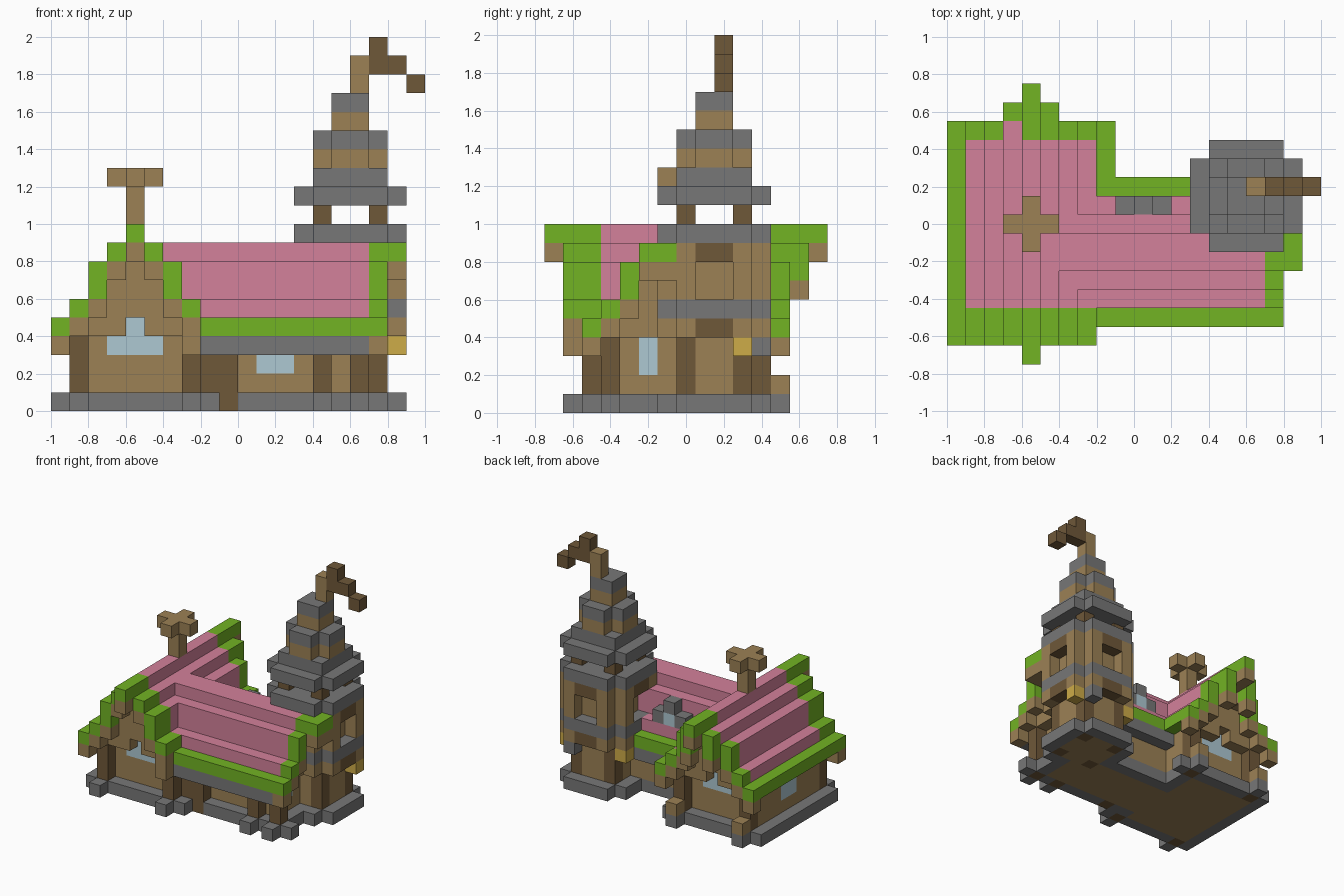
import bpy, bmesh

UNIT = 0.1
Y_START = -0.75

if bpy.data.objects.get("Cube"):
    bpy.data.objects.remove(bpy.data.objects["Cube"], do_unlink=True)


def linear(c):
    c /= 255
    return c / 12.92 if c <= 0.04045 else ((c + 0.055) / 1.055) ** 2.4


PALETTE = {
    "stone": (119, 119, 119), "timber": (156, 129, 85), "dark_wood": (111, 88, 57),
    "roof_pink": (212, 129, 155), "moss_green": (114, 179, 36),
    "lamp_yellow": (206, 172, 72), "glass": (173, 200, 210),
}
NAMES = list(PALETTE)
materials = []
for name, rgb in PALETTE.items():
    mat = bpy.data.materials.new(name)
    mat.use_nodes = True
    colour = (*[linear(c) for c in rgb], 1)
    mat.diffuse_color = colour
    bsdf = mat.node_tree.nodes["Principled BSDF"]
    bsdf.inputs["Base Color"].default_value = colour
    bsdf.inputs["Roughness"].default_value = 1
    materials.append(mat)

# Each unit block stores its part and colour; later boxes replace earlier ones
blocks = {}


def box(part, colour, xs, ys, zs):
    for x in range(*xs):
        for y in range(*ys):
            for z in range(*zs):
                blocks[x, y, z] = (part, colour)


def column(part, colour, x, y, zs):
    box(part, colour, (x, x + 1), (y, y + 1), zs)


# Stone footing under the walls, timber floor inside
for xs, ys in [((-10, -2), (2, 12)), ((-2, 7), (3, 9)), ((4, 8), (6, 12)), ((3, 9), (7, 11))]:
    box("foundation", "stone", xs, ys, (0, 1))
for xs, ys in [((-9, -3), (3, 11)), ((-3, 6), (4, 8)), ((4, 8), (7, 11))]:
    box("floor", "timber", xs, ys, (0, 1))

# Stone blocks around the feet of the posts
for x, y in [(-9, 1), (-3, 1), (-9, 12), (-3, 12), (-2, 2), (-2, 11), (4, 2), (6, 2), (7, 3)]:
    column("footing_blocks", "stone", x, y, (0, 1))

# Roof height bands, measured from the ridge outward
BANDS = [(9, 10), (8, 9), (6, 8), (5, 6), (4, 5)]
RIDGE = -6

# Main hall: lower walls set back behind posts and beams
for y in range(3, 9):
    top = BANDS[max(5 - y, y - 6, 0) + 1][0]
    box("hall_walls", "timber", (-2, 6), (y, y + 1), (3 if y == 3 else 1, top))
    column("hall_walls", "timber", 6, y, (4, top))
for y in (2, 9):
    box("hall_beam", "stone", (-2, 7), (y, y + 1), (3, 4))
column("hall_posts", "dark_wood", -2, 3, (1, 3))
for x, top in ((-1, 3), (4, 3), (6, 4)):
    column("hall_posts", "dark_wood", x, 3, (0, top))
box("hall_window", "glass", (1, 3), (4, 5), (2, 3))
box("hall_side_window", "glass", (5, 6), (5, 6), (2, 4))

# Main hall roof with a green verge and timber brackets
for y in range(2, 10):
    low, high = BANDS[max(5 - y, y - 6, 0) + 1]
    eave = y in (2, 9)
    colour = "moss_green" if eave else "roof_pink"
    box("hall_roof", colour, (-2 if eave else -5, 7), (y, y + 1), (low, high))
    if y < 7:
        column("hall_verge", "moss_green", 7, y, (low, high))
        column("hall_brackets", "timber", 7, y, (low - 1, low))
box("hall_verge", "moss_green", (8, 9), (5, 7), (8, 9))
box("hall_brackets", "timber", (8, 9), (5, 7), (7, 8))

# Gabled wing walls and roof, with recessed lower gable walls
for x in range(-10, -1):
    step = abs(x - RIDGE)
    low, high = BANDS[step]
    if step < 4:
        box("wing_walls", "timber", (x, x + 1), (3, 11), (1, low))
        for y in (2, 11):
            column("gables", "timber", x, y, (4 if step else 5, low))
    for y in range(1, 13):
        if x == -2 and (y < 3 or 4 <= y < 9):
            continue
        edge = y < 3 or y == 12 or step == 4
        part, colour = ("wing_verge", "moss_green") if edge else ("wing_roof", "roof_pink")
        column(part, colour, x, y, (low, high))
        if y in (1, 12):
            column("wing_brackets", "timber", x, y, (low - 1, low))
column("wing_brackets", "timber", -3, 1, (3, 5))
column("wing_roof", "roof_pink", RIDGE - 1, 12, (8, 9))

# Projecting tips at both ends of the ridge
for x in (RIDGE - 1, RIDGE + 1):
    column("wing_verge", "moss_green", x, 13, (7, 9))
    column("wing_brackets", "timber", x, 13, (6, 7))
for y in (0, 13, 14):
    column("wing_verge", "moss_green", RIDGE, y, (9, 10))
    column("wing_brackets", "timber", RIDGE, y, (8, 9))

# Wing posts, back blocks and windows
for x in (-9, -3):
    for y in (2, 11):
        column("wing_posts", "dark_wood", x, y, (0, 4))
    column("back_blocks", "timber", x, 12, (1, 2))
for y in (3, 10):
    box("gable_window", "glass", (RIDGE - 1, RIDGE + 2), (y, y + 1), (3, 4))
    column("gable_window", "glass", RIDGE, y, (4, 5))
box("wing_side_window", "glass", (-9, -8), (6, 8), (2, 4))

# Chimney with a cross-shaped top
column("chimney", "timber", RIDGE, 7, (10, 13))
for dx, dy in ((1, 0), (-1, 0), (0, 1), (0, -1)):
    column("chimney_top", "timber", RIDGE + dx, 7 + dy, (12, 13))

# Dormer on the back slope
for x in (-1, 1):
    column("dormer_frame", "stone", x, 8, (6, 7))
column("dormer_window", "glass", 0, 8, (6, 7))
column("dormer_frame", "stone", 0, 8, (7, 8))


def cross(part, colour, zs, reach):
    """Square of the given half width without its corners."""
    box(part, colour, (6 - reach, 6 + reach), (10 - reach, 8 + reach), zs)
    box(part, colour, (7 - reach, 5 + reach), (9 - reach, 9 + reach), zs)


def keep_hall(part, colour, x, y, zs):
    """Tower block that gives way to the hall."""
    for z in range(*zs):
        if (x, y, z) not in blocks:
            column(part, colour, x, y, (z, z + 1))


# Tower core with dark corner posts
box("tower_core", "timber", (4, 8), (7, 11), (1, 10))
for x in (4, 7):
    for y in (7, 10):
        column("tower_posts", "dark_wood", x, y, (0, 4))
        column("belfry_posts", "dark_wood", x, y, (10, 11))

# Outer pillars, with dark corbels and lintels between them
for i in range(4):
    for x, y in ((3, 7 + i), (8, 7 + i), (4 + i, 6), (4 + i, 11)):
        if i in (0, 3):
            keep_hall("tower_pillars", "timber", x, y, (4, 9))
        else:
            keep_hall("tower_corbels", "dark_wood", x, y, (4, 5))
            keep_hall("tower_lintels", "dark_wood", x, y, (8, 9))
cross("tower_ring", "stone", (5, 6), 3)

# Lamps and a stone corbel under the pillars
for x in (3, 8):
    column("tower_lamps", "lamp_yellow", x, 10, (3, 4))
column("lamp_corbel", "stone", 7, 11, (3, 4))

# Belfry and stepped spire
cross("belfry_floor", "stone", (9, 10), 3)
box("belfry_light", "lamp_yellow", (5, 7), (8, 10), (9, 10))
cross("spire_eave", "stone", (11, 12), 3)
box("spire_lower", "stone", (4, 8), (7, 11), (12, 13))
cross("spire_band", "timber", (13, 14), 2)
cross("spire_middle", "stone", (14, 15), 2)
box("spire_neck", "timber", (5, 7), (8, 10), (15, 16))
box("spire_cap", "stone", (5, 7), (8, 10), (16, 17))

# Curled tip
column("spire_stalk", "timber", 6, 9, (17, 19))
column("spire_curl", "dark_wood", 7, 9, (18, 20))
column("spire_curl", "dark_wood", 8, 9, (18, 19))
column("spire_curl", "dark_wood", 9, 9, (17, 18))


def face_corners(cell, axis, side):
    """Corners of one block face, wound to face outward."""
    u, v = (axis + 1) % 3, (axis + 2) % 3
    loop = [(0, 0), (1, 0), (1, 1), (0, 1)]
    for a, b in loop if side else reversed(loop):
        p = list(cell)
        p[axis] += side
        p[u] += a
        p[v] += b
        yield tuple(p)


# One mesh per part, made from the exposed block faces only
for part in sorted({p for p, _ in blocks.values()}):
    bm = bmesh.new()
    verts = {}
    for cell, (owner, colour) in blocks.items():
        if owner != part:
            continue
        for axis in range(3):
            for side in (0, 1):
                near = list(cell)
                near[axis] += 2 * side - 1
                if tuple(near) in blocks:
                    continue
                ring = []
                for p in face_corners(cell, axis, side):
                    if p not in verts:
                        verts[p] = bm.verts.new((p[0] * UNIT, p[1] * UNIT + Y_START, p[2] * UNIT))
                    ring.append(verts[p])
                bm.faces.new(ring).material_index = NAMES.index(colour)
    if bm.faces:
        mesh = bpy.data.meshes.new(part)
        bm.to_mesh(mesh)
        for mat in materials:
            mesh.materials.append(mat)
        bpy.context.collection.objects.link(bpy.data.objects.new(part, mesh))
    bm.free()
